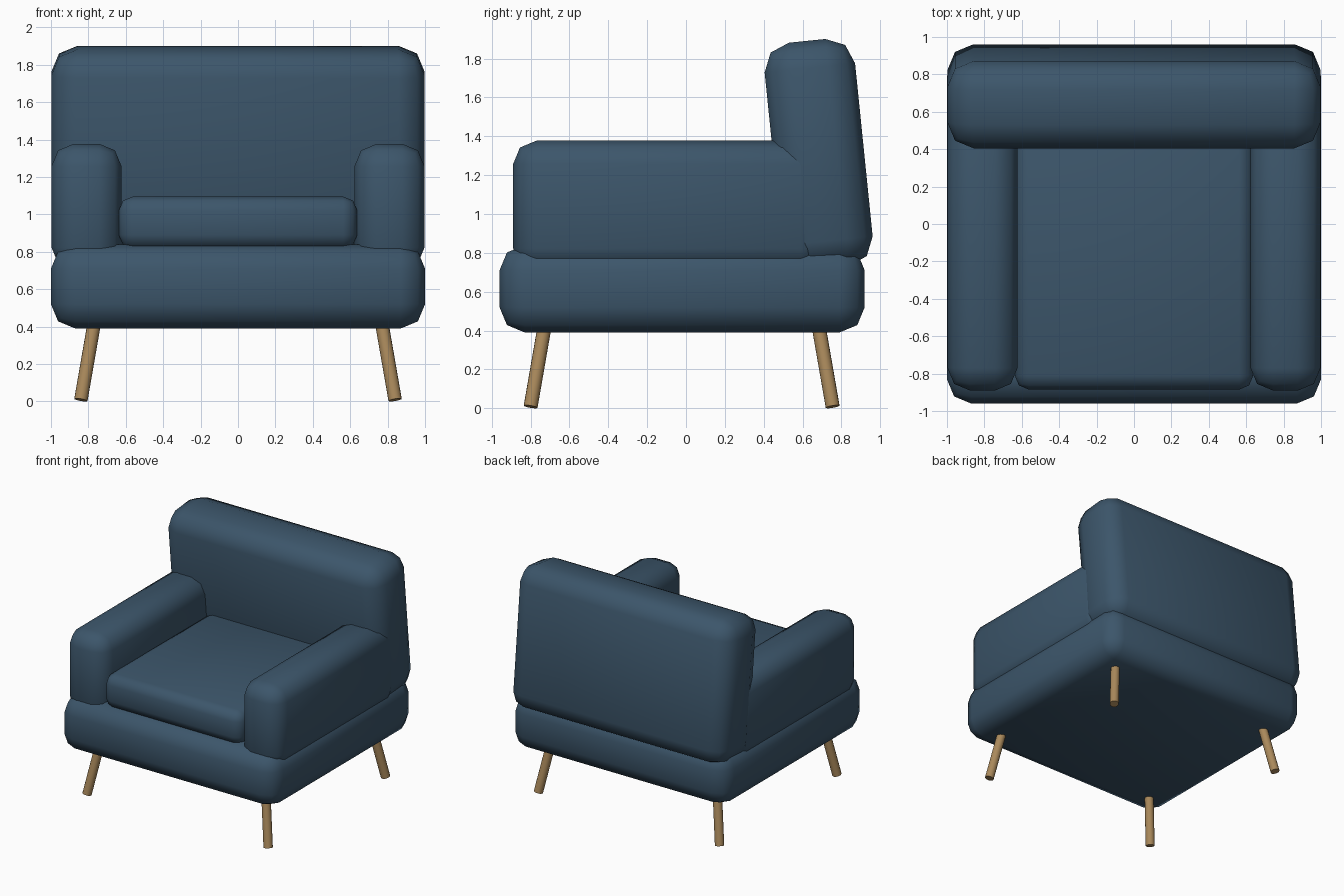
import bpy, bmesh, math
from mathutils import Vector

cube = bpy.data.objects.get("Cube")
if cube:
    bpy.data.objects.remove(cube, do_unlink=True)


def material(name, color):
    mat = bpy.data.materials.new(name)
    mat.use_nodes = True
    mat.diffuse_color = color
    bsdf = mat.node_tree.nodes["Principled BSDF"]
    bsdf.inputs["Base Color"].default_value = color
    bsdf.inputs["Roughness"].default_value = 0.8
    return mat


fabric = material("slate blue fabric", (0.045, 0.092, 0.145, 1))
wood = material("light oak", (0.40, 0.25, 0.105, 1))


def cushion(name, center, size, round_by, tilt=0):
    """Upholstered block with softly rounded edges."""
    mesh = bpy.data.meshes.new(name)
    bm = bmesh.new()
    bmesh.ops.create_cube(bm, size=1)
    bmesh.ops.scale(bm, vec=size, verts=bm.verts)
    bmesh.ops.bevel(bm, geom=bm.edges[:], offset=round_by, segments=2,
                    profile=0.5, affect='EDGES')
    for face in bm.faces:
        face.smooth = True
    bm.to_mesh(mesh)
    bm.free()
    mesh.materials.append(fabric)
    obj = bpy.data.objects.new(name, mesh)
    obj.location = center
    obj.rotation_euler.x = math.radians(tilt)
    bpy.context.collection.objects.link(obj)


def leg(name, foot, top, radius):
    """Round peg running from the floor up into the base."""
    foot, top = Vector(foot), Vector(top)
    axis = top - foot
    bpy.ops.mesh.primitive_cylinder_add(vertices=16, radius=radius,
                                        depth=axis.length,
                                        location=(foot + top) / 2)
    obj = bpy.context.object
    obj.name = name
    obj.rotation_euler = axis.to_track_quat('Z', 'Y').to_euler()
    obj.data.materials.append(wood)
    bpy.ops.object.shade_smooth_by_angle(angle=math.radians(40))


# Upholstery
cushion("base", (0, -0.02, 0.615), (2, 1.88, 0.45), 0.13)
cushion("seat_cushion", (0, -0.14, 0.955), (1.275, 1.49, 0.28), 0.075)
cushion("backrest", (0, 0.683, 1.307), (1.996, 0.468, 1.175), 0.14, tilt=5.8)

# Mirrored armrests and splayed legs
for side, sign in (("left", 1), ("right", -1)):
    cushion(side + "_armrest", (sign * 0.81, -0.09, 1.04),
            (0.374, 1.6, 0.675), 0.12)
    leg(side + "_front_leg", (sign * 0.84, -0.80, 0.008),
        (sign * 0.758, -0.718, 0.48), 0.036)
    leg(side + "_back_leg", (sign * 0.84, 0.755, 0.008),
        (sign * 0.758, 0.673, 0.48), 0.036)
